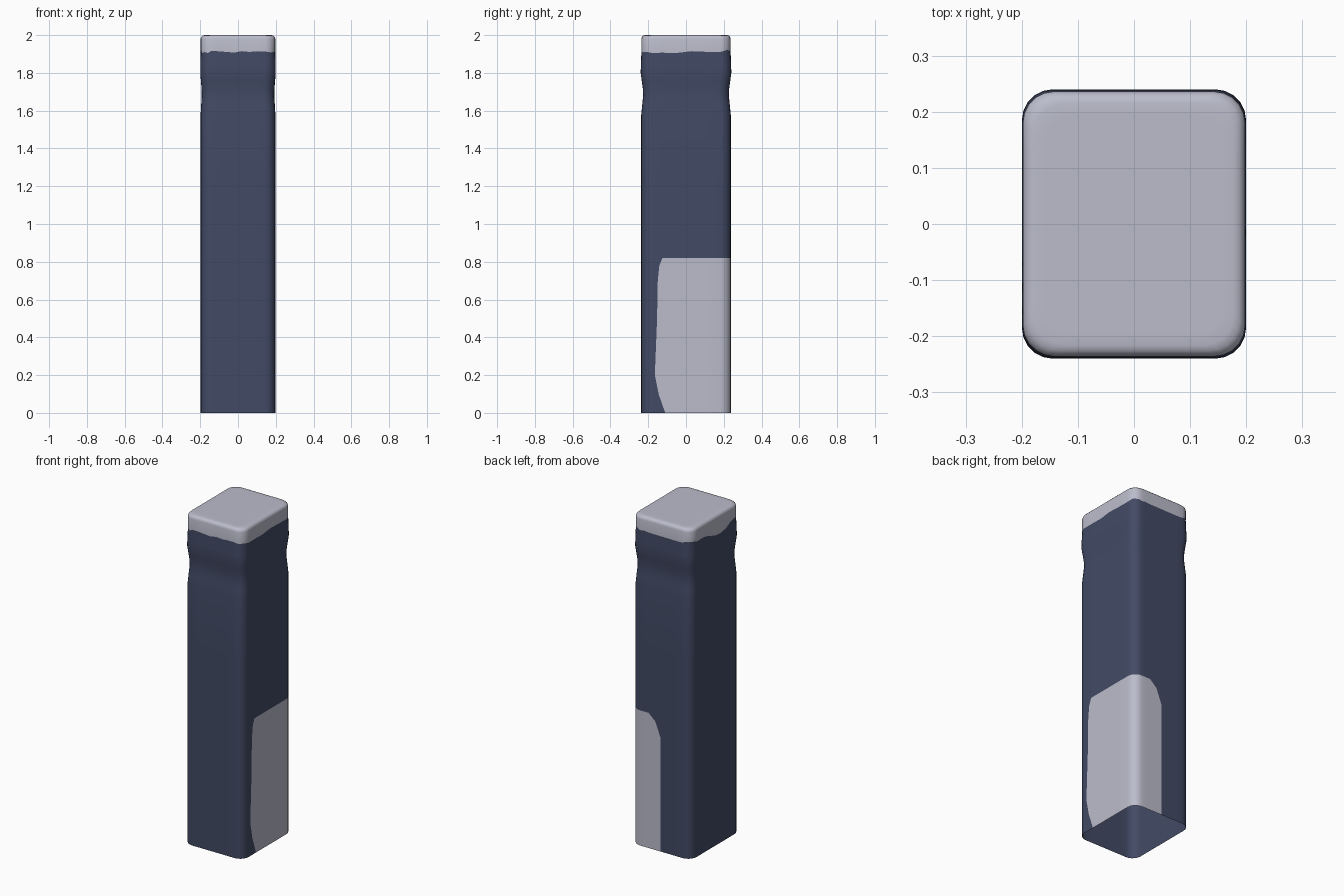
import bpy, bmesh, math, random

if "Cube" in bpy.data.objects:
    bpy.data.objects.remove(bpy.data.objects["Cube"])
random.seed(4)


def material(name, rgb):
    m = bpy.data.materials.new(name)
    m.diffuse_color = (*rgb, 1)
    m.use_nodes = True
    m.node_tree.nodes["Principled BSDF"].inputs["Base Color"].default_value = m.diffuse_color
    return m


def lerp(table, z):
    # piecewise linear lookup in (height, value) pairs
    for (a, va), (b, vb) in zip(table, table[1:]):
        if z <= b:
            return va + (vb - va) * max(0, z - a) / (b - a)
    return table[-1][1]


# outlines of the pale lower patch: edge on the right face and on the back face
RIGHT_EDGE = [(0, -.11), (.1, -.145), (.2, -.165), (.5, -.153), (.7, -.15), (.79, -.14), (.82, -.125)]
BACK_EDGE = [(0, .005), (.69, .005), (.78, .04), (.82, .085)]
# gentle neck under the top: change of half width
NECK = [(0, 0), (1.58, 0), (1.68, -.01), (1.72, -.008), (1.8, .003), (1.88, .001), (1.92, -.001), (2, -.001)]
PATCH_TOP = .82
ARC = 6


def section(z, inset=0):
    # rounded rectangle, counter-clockwise, starting at the patch edge on the right
    d = lerp(NECK, z) - inset
    hx, hy, r = .198 + d * .6 * (inset == 0) - inset, .237 + d, .055

    def corner(sx, sy, start):
        return [(sx * (hx - r) + r * math.cos(a), sy * (hy - r) + r * math.sin(a))
                for a in (math.radians(start + 90 * i / (ARC - 1)) for i in range(ARC))]
    pts = [(hx, y) for y in (lerp(RIGHT_EDGE, z), -.05, .03, .1)] + corner(1, 1, 0)
    pts += [(x, hy) for x in (.115, lerp(BACK_EDGE, z), -.05, -.1)] + corner(-1, 1, 90)
    pts += [(-hx, y) for y in (.13, .09, .05, 0, -.05, -.1, -.14)] + corner(-1, -1, 180)
    pts += [(x, -hy) for x in (-.1, -.06, -.02, .02, .06, .1)] + corner(1, -1, 270)
    return pts


def rim_height(x, y):
    # uneven lower rim of the pale top, dipping on the left face
    z = 1.916 + random.uniform(-.006, .006)
    if x < -.19:
        z -= .05 * max(0, 1 - abs(y + .03) / .14)
    elif y < 0:
        z -= .006
    return z


bm = bmesh.new()
heights = [0, .05, .1, .2, .35, .5, .69, .74, .78, PATCH_TOP, 1.2, 1.58, 1.63, 1.68, 1.72, 1.76, 1.8, 1.84]
rings = [[(x, y, z) for x, y in section(z)] for z in heights]
rim_row = len(rings)
rings.append([(x, y, rim_height(x, y)) for x, y in section(1.92)])
# rounded top edge
for deg in (0, 30, 60, 90):
    a = math.radians(deg)
    z = 2 - .02 * (1 - math.sin(a))
    rings.append([(x, y, z) for x, y in section(z, .02 * (1 - math.cos(a)) + 1e-5)])
rings.append([(x * .9, y * .9, 2) for x, y, _ in rings[-1]])
rings = [[bm.verts.new(p) for p in ring] for ring in rings]

# walls: pale above the rim and inside the patch, dark elsewhere; open underneath
n = len(rings[0])
patch_columns = 4 + ARC + 1
patch_rows = heights.index(PATCH_TOP)
for row, (lo, hi) in enumerate(zip(rings, rings[1:])):
    for c in range(n):
        e = (c + 1) % n
        f = bm.faces.new((lo[c], lo[e], hi[e], hi[c]))
        in_patch = row < patch_rows and c < patch_columns
        f.material_index = 1 if in_patch or row >= rim_row else 0
bm.faces.new(rings[-1]).material_index = 1

mesh = bpy.data.meshes.new("pillar")
bm.to_mesh(mesh)
bm.free()
mesh.materials.append(material("dark slate blue", (.055, .069, .130)))
mesh.materials.append(material("pale grey", (.50, .505, .60)))
pillar = bpy.data.objects.new("pillar", mesh)
bpy.context.collection.objects.link(pillar)
bpy.context.view_layer.objects.active = pillar
pillar.select_set(True)
bpy.ops.object.shade_smooth_by_angle(angle=math.radians(40))
